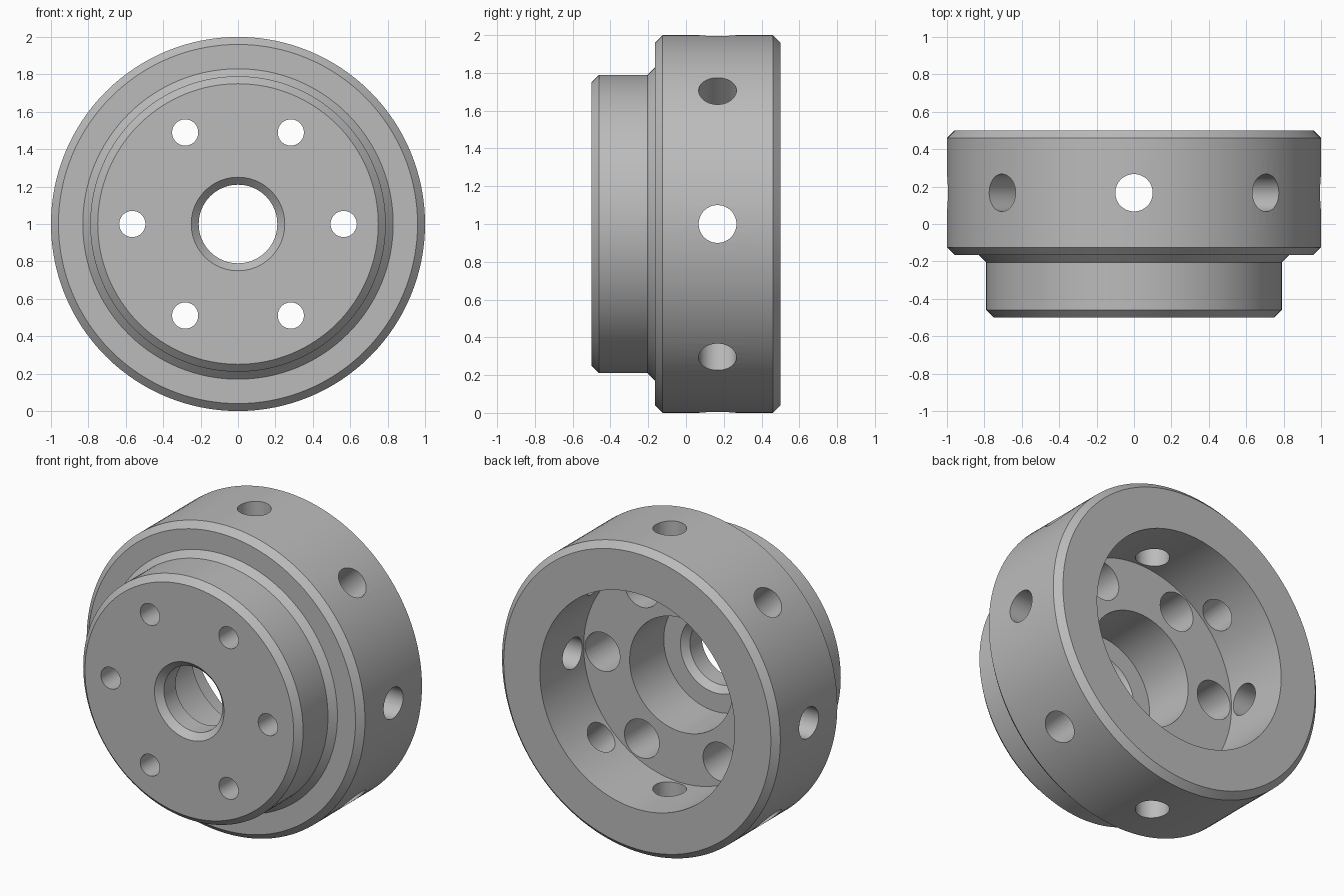
import bpy, bmesh, math
from mathutils import Matrix, Vector

cube = bpy.data.objects.get("Cube")
if cube:
    bpy.data.objects.remove(cube, do_unlink=True)

CENTRE = Vector((0, 0, 1))
SEGMENTS = 128

steel = bpy.data.materials.new("grey steel")
steel.use_nodes = True
colour = (0.5, 0.5, 0.5, 1)
steel.diffuse_color = colour
steel.node_tree.nodes["Principled BSDF"].inputs["Base Color"].default_value = colour


def make_object(name, bm):
    bmesh.ops.recalc_face_normals(bm, faces=bm.faces)
    mesh = bpy.data.meshes.new(name)
    bm.to_mesh(mesh)
    bm.free()
    mesh.materials.append(steel)
    obj = bpy.data.objects.new(name, mesh)
    bpy.context.collection.objects.link(obj)
    return obj


def lathe(name, profile):
    """Revolve a closed (radius, y) outline about the y axis."""
    bm = bmesh.new()
    verts = [bm.verts.new(CENTRE + Vector((r, y, 0))) for r, y in profile]
    edges = [bm.edges.new((v, verts[(i + 1) % len(verts)])) for i, v in enumerate(verts)]
    bmesh.ops.spin(bm, geom=verts + edges, cent=CENTRE, axis=(0, 1, 0),
                   angle=math.tau, steps=SEGMENTS, use_merge=True)
    bmesh.ops.remove_doubles(bm, verts=bm.verts, dist=0.0001)
    return make_object(name, bm)


def cutter_ring(name, count, radius, start, end, ring=0.0, radial=False):
    """Cylinders spaced round the y axis, parallel to it or pointing outward."""
    bm = bmesh.new()
    for i in range(count):
        turn = Matrix.Rotation(math.tau * i / count, 4, 'Y')
        if radial:
            place = (Matrix.Translation((0.5 * (start + end), ring, 0))
                     @ Matrix.Rotation(math.pi / 2, 4, 'Y'))
        else:
            place = (Matrix.Translation((ring, 0.5 * (start + end), 0))
                     @ Matrix.Rotation(math.pi / 2, 4, 'X'))
        bmesh.ops.create_cone(bm, cap_ends=True, segments=48, radius1=radius,
                              radius2=radius, depth=end - start,
                              matrix=Matrix.Translation(CENTRE) @ turn @ place)
    obj = make_object(name, bm)
    obj.hide_render = True
    return obj


# Stepped body: chamfered hub and rim outside, cavity and bore inside
body = lathe("hub_body", [
    (0.25, -0.5), (0.75, -0.5), (0.79, -0.46), (0.79, -0.205), (0.83, -0.165),
    (0.96, -0.165), (1.0, -0.125), (1.0, 0.46), (0.96, 0.5), (0.7, 0.5),
    (0.7, 0.05), (0.37, 0.05), (0.37, -0.3), (0.25, -0.3), (0.21, -0.34),
    (0.21, -0.46)])

# Drilled holes: bolt circle, its counterbores, and spokes through the rim
cutters = [
    cutter_ring("bolt_hole_cutter", 6, 0.07, -0.6, 0.2, ring=0.565),
    cutter_ring("counterbore_cutter", 6, 0.125, -0.3, 0.2, ring=0.565),
    cutter_ring("rim_hole_cutter", 8, 0.1, 0.55, 1.2, ring=0.167, radial=True),
]

bpy.ops.object.select_all(action='DESELECT')
body.select_set(True)
bpy.context.view_layer.objects.active = body
for cutter in cutters:
    mod = body.modifiers.new(cutter.name, 'BOOLEAN')
    mod.operation = 'DIFFERENCE'
    mod.solver = 'EXACT'
    mod.object = cutter
    bpy.ops.object.modifier_apply(modifier=mod.name)
    bpy.data.objects.remove(cutter, do_unlink=True)

# Smooth round walls with crisp chamfers
bpy.ops.object.shade_smooth_by_angle(angle=math.radians(25))
